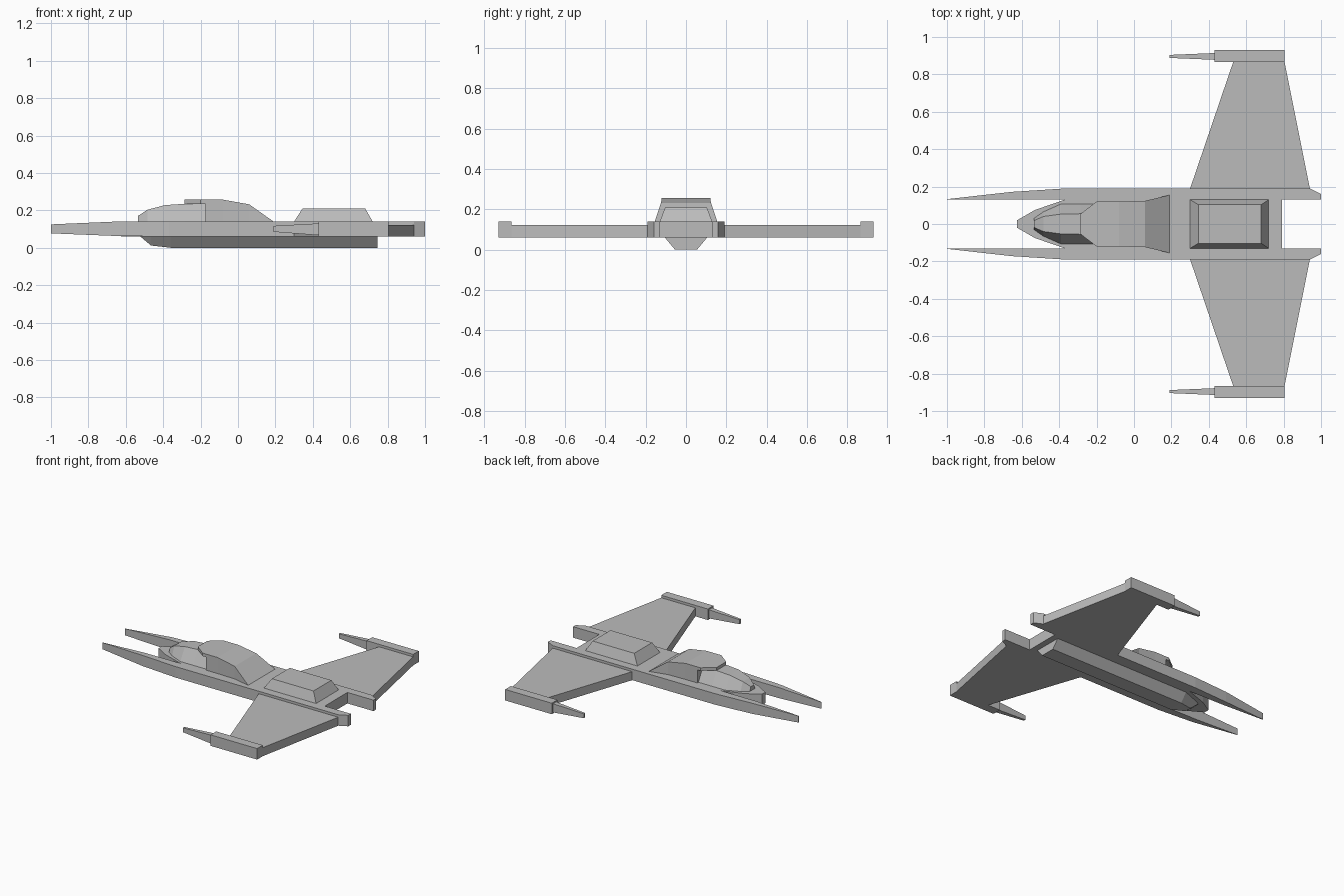
import bpy, bmesh

cube = bpy.data.objects.get("Cube")
if cube:
    bpy.data.objects.remove(cube, do_unlink=True)

GREY = (0.5, 0.5, 0.5, 1)
grey = bpy.data.materials.new("hull_grey")
grey.use_nodes = True
grey.diffuse_color = GREY
grey.node_tree.nodes["Principled BSDF"].inputs["Base Color"].default_value = GREY


def loft(name, rings, mirror=False):
    """Skin a list of closed rings and cap both ends."""
    bm = bmesh.new()
    rows = [[bm.verts.new(p) for p in ring] for ring in rings]
    n = len(rows[0])
    for a, b in zip(rows, rows[1:]):
        for i in range(n):
            j = (i + 1) % n
            bm.faces.new((a[i], a[j], b[j], b[i]))
    bm.faces.new(rows[0])
    bm.faces.new(rows[-1][::-1])
    bmesh.ops.recalc_face_normals(bm, faces=bm.faces[:])
    mesh = bpy.data.meshes.new(name)
    bm.to_mesh(mesh)
    bm.free()
    mesh.materials.append(grey)
    obj = bpy.data.objects.new(name, mesh)
    bpy.context.collection.objects.link(obj)
    if mirror:
        mod = obj.modifiers.new("mirror", "MIRROR")
        mod.use_axis = (False, True, False)
    return obj


def plate(name, outline, z0, z1, mirror=False):
    """Flat slab from a plan outline."""
    return loft(name, [[(x, y, z) for x, y in outline] for z in (z0, z1)], mirror)


def hull(name, stations, centre=0, mirror=False):
    """Trapezoid sections along x: (x, half width low, half width high, z low, z high)."""
    return loft(name, [[(x, centre - lo, z0), (x, centre + lo, z0),
                        (x, centre + hi, z1), (x, centre - hi, z1)]
                       for x, lo, hi, z0, z1 in stations], mirror)


# Fuselage slab with pointed nose and notched tail
half = [(-0.625, 0.02), (-0.53, 0.075), (-0.37, 0.13), (-0.37, 0.19),
        (0.94, 0.19), (1.0, 0.16), (1.0, 0.13), (0.79, 0.13)]
plate("fuselage", half + [(x, -y) for x, y in reversed(half)], 0.06, 0.14)

# Long tapering prongs beside the nose
loft("front_prong", [[(x, 0.13, z0), (x, y, z0), (x, y, z1), (x, 0.13, z1)]
                     for x, y, z0, z1 in [(-1.0, 0.133, 0.077, 0.125),
                                          (-0.65, 0.172, 0.063, 0.14),
                                          (-0.37, 0.19, 0.06, 0.14)]], mirror=True)

# Keel under the fuselage
hull("keel", [(-0.52, 0.04, 0.04, 0.058, 0.06), (-0.465, 0.025, 0.065, 0.012, 0.06),
              (-0.36, 0.055, 0.105, 0, 0.06), (0.745, 0.055, 0.105, 0, 0.06)])

# Cockpit canopy, brow and rear fairing
hull("canopy", [(-0.535, 0.03, 0.018, 0.14, 0.17), (-0.485, 0.065, 0.04, 0.14, 0.203),
                (-0.39, 0.107, 0.053, 0.14, 0.228), (-0.285, 0.107, 0.055, 0.14, 0.235),
                (-0.17, 0.107, 0.055, 0.14, 0.236)])
hull("canopy_brow", [(-0.285, 0.055, 0.055, 0.235, 0.257), (-0.2, 0.12, 0.12, 0.235, 0.257),
                     (-0.175, 0.12, 0.12, 0.235, 0.257)])
hull("canopy_fairing", [(-0.175, 0.12, 0.12, 0.14, 0.257), (-0.08, 0.12, 0.12, 0.14, 0.257),
                        (0.06, 0.124, 0.124, 0.14, 0.232), (0.19, 0.155, 0.155, 0.139, 0.14)])

# Engine housing with sloped sides
loft("engine_housing", [[(x0, -y, z), (x1, -y, z), (x1, y, z), (x0, y, z)]
                        for x0, x1, y, z in [(0.3, 0.72, 0.13, 0.14),
                                             (0.345, 0.68, 0.103, 0.21)]])

# Swept wings, wingtip pods and guns
plate("wing", [(0.3, 0.19), (0.53, 0.865), (0.805, 0.865), (0.94, 0.19)], 0.06, 0.122, True)
plate("wingtip_pod", [(0.43, 0.865), (0.43, 0.93), (0.805, 0.93), (0.805, 0.865)],
      0.06, 0.14, True)
hull("wingtip_gun", [(0.19, 0.008, 0.008, 0.085, 0.117), (0.43, 0.018, 0.018, 0.067, 0.13)],
     centre=0.896, mirror=True)
